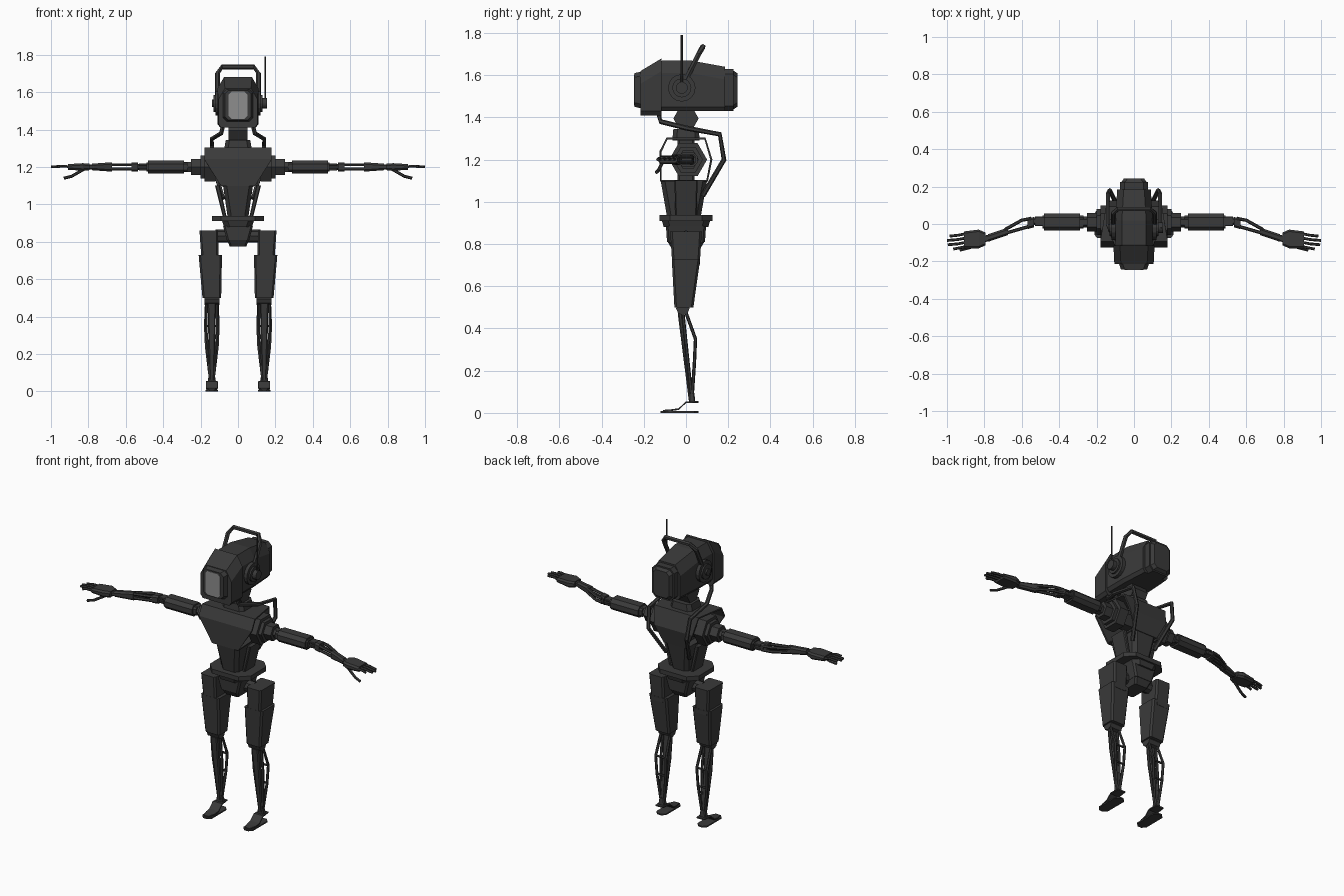
import bpy, bmesh
from math import cos, sin, tau
from mathutils import Vector

default_cube = bpy.data.objects.get("Cube")
if default_cube:
    bpy.data.objects.remove(default_cube, do_unlink=True)


def material(name, value):
    result = bpy.data.materials.new(name)
    result.use_nodes = True
    colour = (value, value, value, 1)
    result.diffuse_color = colour
    result.node_tree.nodes["Principled BSDF"].inputs["Base Color"].default_value = colour
    return result


DARK = material("dark grey metal", .042)
GLASS = material("light grey screen", .27)

# Shared axes of the ears, shoulders, arms and legs
EAR = Vector((0, -.02, 1.54))
SHOULDER = Vector((0, .01, 1.2))
ARM = SHOULDER.z
LEG = .14
FRONT, SIDE, UP = Vector((0, 1, 0)), Vector((1, 0, 0)), Vector((0, 0, 1))


def finish(name, mesh_data, mirror=False, colour=DARK):
    bmesh.ops.recalc_face_normals(mesh_data, faces=mesh_data.faces)
    mesh = bpy.data.meshes.new(name)
    mesh_data.to_mesh(mesh)
    mesh_data.free()
    mesh.materials.append(colour)
    part = bpy.data.objects.new(name, mesh)
    bpy.context.collection.objects.link(part)
    if mirror:
        part.modifiers.new("mirror", "MIRROR").use_mirror_merge = False
    return part


def loft(name, rings, mirror=False, colour=DARK):
    """Skin a row of equal point rings and cap both ends."""
    mesh_data = bmesh.new()
    rows = [[mesh_data.verts.new(point) for point in ring] for ring in rings]
    for near, far in zip(rows, rows[1:]):
        for i in range(len(near)):
            mesh_data.faces.new((near[i - 1], near[i], far[i], far[i - 1]))
    mesh_data.faces.new(rows[0])
    mesh_data.faces.new(rows[-1])
    return finish(name, mesh_data, mirror, colour)


def section(axis, centre, size, chamfer):
    """Rectangle with cut corners, square to one axis."""
    u, v = [i for i in range(3) if i != axis]
    ring = []
    for side_u, side_v in ((-1, -1), (1, -1), (1, 1), (-1, 1)):
        cuts = [(0, chamfer), (chamfer, 0)]
        for cut_u, cut_v in cuts if side_u == side_v else reversed(cuts):
            point = Vector(centre)
            point[u] += side_u * (size[0] / 2 - cut_u)
            point[v] += side_v * (size[1] / 2 - cut_v)
            ring.append(point)
    return ring


def block(name, start, end, size, end_size=None, chamfer=.01, mirror=False, colour=DARK):
    """Chamfered, tapered box between two centres."""
    span = [abs(a - b) for a, b in zip(start, end)]
    axis = span.index(max(span))
    return loft(name, [section(axis, start, size, chamfer),
                       section(axis, end, end_size or size, chamfer)], mirror, colour)


def circle(centre, radius, u, v, sides):
    return [centre + radius * (u * cos(tau * i / sides) + v * sin(tau * i / sides))
            for i in range(sides)]


def disc(name, centre, start, end, radius, sides=16, mirror=True):
    """Drum lying along x."""
    return loft(name, [circle(centre + SIDE * x, radius, FRONT, UP, sides)
                       for x in (start, end)], mirror)


def rod(name, path, radius, normal=SIDE, mirror=True):
    """Six-sided tube along a path."""
    path = [Vector(point) for point in path]
    rings = []
    for i, point in enumerate(path):
        along = path[min(i + 1, len(path) - 1)] - path[max(i - 1, 0)]
        u = along.cross(normal).normalized()
        v = along.cross(u).normalized()
        rings.append(circle(point, radius, u, v, 6))
    return loft(name, rings, mirror)


def head_ring(y, top, width=.1, bottom=1.43):
    """Head outline: square below, with sloped upper corners."""
    half = [(width - .015, bottom), (width, bottom + .02), (width, top - .06),
            (width - .035, top)]
    return [(x, y, z) for x, z in half] + [(-x, y, z) for x, z in reversed(half)]


# Head
loft("head_shell", [head_ring(-.2, 1.62), head_ring(-.11, 1.67),
                    head_ring(.02, 1.67), head_ring(.185, 1.64, width=.09)])
loft("face_shroud", [head_ring(-.215, 1.62, width=.105, bottom=1.41),
                     head_ring(-.115, 1.68, width=.11, bottom=1.41)])
block("face_frame", (0, -.2, 1.53), (0, -.243, 1.53), size=(.17, .18),
      end_size=(.14, .16), chamfer=.02)
block("screen", (0, -.24, 1.53), (0, -.247, 1.53), size=(.1, .145), chamfer=.015, colour=GLASS)
block("back_box", (0, .18, 1.53), (0, .225, 1.53), size=(.15, .2), chamfer=.025)
block("back_box_cover", (0, .22, 1.53), (0, .243, 1.53), size=(.14, .19),
      end_size=(.11, .16), chamfer=.02)
for reach, radius in ((.12, .065), (.13, .045), (.14, .02)):
    disc("ear_disc", EAR, .09, reach, radius)
disc("antenna_mount", EAR, .1, .155, radius=.028, mirror=False)
rod("antenna", [EAR + SIDE * .145, EAR + SIDE * .145 + UP / 4], radius=.005, mirror=False)

# Carrying handle, tilted back from the ears
handle = [EAR + SIDE * .11, EAR + Vector((.11, .08, .16)), EAR + Vector((.085, .1, .195))]
handle += [Vector((-point.x, point.y, point.z)) for point in reversed(handle)]
rod("head_handle", handle, radius=.013, normal=UP * 2 - FRONT, mirror=False)

# Neck and cables
disc("neck_joint", Vector((0, 0, 1.395)), -.05, .05, radius=.06, sides=6, mirror=False)
block("neck_collar", (0, 0, 1.29), (0, 0, 1.345), size=(.15, .13), end_size=(.13, .12),
      chamfer=.02)
rod("neck_cable", [(.08, -.13, 1.42), (.09, -.12, 1.38), (.14, 0, 1.35), (.14, .16, 1.32),
                   (.13, .18, 1.2), (.08, .08, 1.03)], radius=.012)

# Chest shell, open at the sides: each edge has y, z and half width
chest_edges = [(-.12, 1.1, .09), (-.12, 1.24, .18), (-.09, 1.3, .18),
               (.09, 1.3, .15), (.12, 1.2, .13), (.1, 1.1, .08)]
chest = bmesh.new()
edges = [[chest.verts.new((side * width, y, z)) for side in (-1, 1)]
         for y, z, width in chest_edges]
for i, (right, left) in enumerate(edges):
    chest.faces.new((edges[i - 1][0], edges[i - 1][1], left, right))
shell = finish("chest_shell", chest)
thickness = shell.modifiers.new("thickness", "SOLIDIFY")
thickness.thickness = .01
thickness.offset = 0

# Shoulders: stepped six-sided drums
for start, reach, radius in ((.03, .2, .06), (.12, .18, .09), (.12, .2, .07),
                             (.12, .25, .05), (.12, .29, .03)):
    disc("shoulder_joint", SHOULDER, start, reach, radius, sides=6)

# Waist and pelvis
block("spine", (0, 0, .88), (0, 0, 1.3), size=(.08, .08))
block("abdomen", (0, -.01, .93), (0, -.01, 1.1), size=(.11, .16), end_size=(.16, .22),
      chamfer=.02)
block("waist_strut", (.07, 0, .93), (.11, 0, 1.1), size=(.02, .1), end_size=(.025, .11),
      chamfer=.005, mirror=True)
block("waist_plate", (0, 0, .91), (0, 0, .937), size=(.28, .25), chamfer=.05)
block("hip_plate", (0, 0, .88), (0, 0, .912), size=(.15, .21), end_size=(.17, .23), chamfer=.03)
block("pelvis", (0, 0, .81), (0, 0, .885), size=(.12, .18), end_size=(.16, .19))
block("pelvis_base", (0, 0, .775), (0, 0, .815), size=(.09, .13), end_size=(.12, .18))
disc("hip_axle", Vector((0, 0, .83)), .03, .12, radius=.035, sides=8)

# Upper arms and elbows
block("upper_arm", (.29, .01, ARM), (.48, .01, ARM), size=(.09, .07), chamfer=.02, mirror=True)
block("upper_arm_core", (.27, .01, ARM), (.49, .01, ARM), size=(.07, .05), mirror=True)
block("elbow_pin", (.48, .015, ARM), (.55, .015, ARM), size=(.04, .03), mirror=True)
block("forearm_root", (.535, .01, ARM), (.57, 0, ARM), size=(.055, .05), mirror=True)

# Forearms: paired rods running into a solid end
for offset in (-.012, .012):
    z = ARM + offset
    block("elbow_fork", (.48, .015, z * 1), (.53, .015, z), size=(.05, .012), chamfer=.003,
          mirror=True)
    rod("outer_forearm_rod", [(.55, .03, z), (.6, .02, z), (.69, -.03, z)], radius=.009,
        normal=UP)
    rod("inner_forearm_rod", [(.55, -.01, z), (.62, -.03, z), (.69, -.05, z)], radius=.009,
        normal=UP)
block("forearm_end", (.675, -.04, ARM), (.78, -.075, ARM), size=(.04, .05),
      end_size=(.04, .035), mirror=True)

# Hands
block("wrist", (.77, -.075, ARM), (.81, -.08, ARM), size=(.035, .025), chamfer=.005, mirror=True)
block("palm_heel", (.795, -.08, ARM), (.83, -.08, ARM), size=(.07, .035), end_size=(.1, .04),
      mirror=True)
block("palm", (.83, -.08, ARM), (.91, -.085, ARM), size=(.1, .04), end_size=(.09, .03),
      mirror=True)
for i, tip in enumerate((.985, 1, .995, .965)):
    y = -.05 - .023 * i
    rod("finger", [(.89, y, ARM), (.94, y - .01, ARM + .005), (tip, y - .015, ARM)],
        radius=.0075, normal=UP)
rod("thumb", [(.82, -.11, ARM - .01), (.89, -.13, ARM - .05), (.93, -.14, ARM - .06)],
    radius=.008, normal=FRONT)

# Thighs and knees
block("upper_thigh", (.15, 0, .7), (.156, 0, .86), size=(.09, .13), end_size=(.1, .15),
      mirror=True)
block("lower_thigh", (LEG, -.01, .5), (.148, 0, .73), size=(.1, .09), end_size=(.125, .135),
      mirror=True)
disc("knee", Vector((0, -.015, .495)), .1, .18, radius=.032, sides=8)

# Shins: a tapered shaft with bent rods beside and behind it
block("shin_shaft", (LEG, .025, .06), (LEG, -.025, .47), size=(.026, .024),
      end_size=(.046, .028), chamfer=.006, mirror=True)
for side in (-1, 1):
    knee, calf, heel = [LEG + side * spread for spread in (.03, .035, .012)]
    rod("calf_rod", [(knee, 0, .475), (calf, .045, .35), (knee, .04, .24), (heel, .03, .09)],
        radius=.008)
    rod("shin_side_rod", [(knee, -.015, .475), (knee, 0, .33), (heel, .025, .09)], radius=.008)
for height in (.24, .35):
    rod("calf_bar", [(LEG - .03, .042, height), (LEG + .03, .042, height)], radius=.006, normal=UP)
block("ankle", (LEG, .028, .05), (LEG, .028, .095), size=(.045, .03), end_size=(.03, .025),
      chamfer=.005, mirror=True)

# Feet: a thin sole under a bent upper plate
block("sole", (LEG, -.03, 0), (LEG, -.03, .008), size=(.066, .18), chamfer=.02, mirror=True)
bends = [(-.11, .01, .016), (-.07, .013, .03), (-.035, .018, .032), (0, .05, .032),
         (.06, .052, .026)]
loft("foot_upper", [section(1, (LEG, y, z), (2 * width, .008), .001)
                    for y, z, width in bends], mirror=True)
